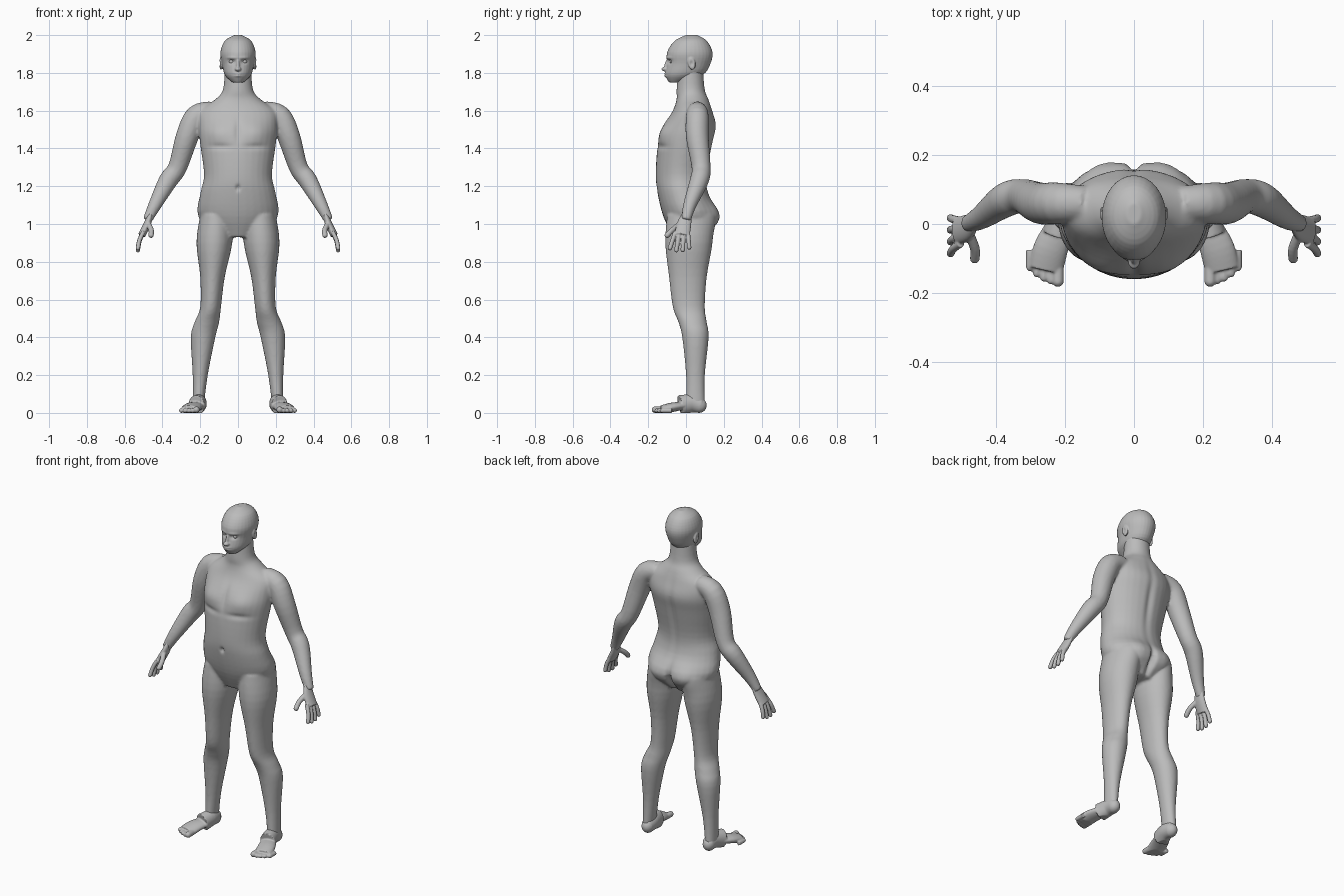
import bpy, bmesh, math
from mathutils import Matrix, Vector

if "Cube" in bpy.data.objects:
    bpy.data.objects.remove(bpy.data.objects["Cube"], do_unlink=True)

GREY = (.5, .5, .5, 1)
skin = bpy.data.materials.new("plain grey")
skin.use_nodes = True
skin.diffuse_color = GREY
shader = next(node for node in skin.node_tree.nodes if node.type == "BSDF_PRINCIPLED")
shader.inputs["Base Color"].default_value = GREY

SIDES = 32
STEPS = 4
ACROSS = Vector((1, 0, 0))
DEPTH = Vector((0, 1, 0))


def spline(rows):
    """Fill in smooth rows between the given ones."""
    rows = [Vector(row) for row in rows]
    smooth = []
    for index in range(len(rows) - 1):
        start, end = rows[index], rows[index + 1]
        before = rows[max(index - 1, 0)]
        after = rows[min(index + 2, len(rows) - 1)]
        leave, arrive = (end - before) / 2, (after - start) / 2
        for step in range(STEPS):
            t = step / STEPS
            blend = t * t * (3 - 2 * t)
            smooth.append(start.lerp(end, blend) + leave * (t * (1 - t) * (1 - t))
                          - arrive * (t * t * (1 - t)))
    return smooth + [rows[-1]]


def ring(bm, centre, u, v):
    angles = [math.tau * index / SIDES for index in range(SIDES)]
    return [bm.verts.new(centre + u * math.cos(angle) + v * math.sin(angle))
            for angle in angles]


def bridge(bm, loops):
    """Join rings of vertices into a closed tube."""
    for lower, upper in zip(loops, loops[1:]):
        for index in range(SIDES):
            previous = index - 1
            bm.faces.new((lower[previous], lower[index], upper[index], upper[previous]))
    bm.faces.new(loops[0])
    bm.faces.new(loops[-1])


def stack(bm, rows, side=1):
    """Level rings given as height, inner x, outer x, front y and back y."""
    loops = []
    for height, inner, outer, front, back in spline(rows):
        centre = Vector((side * (inner + outer) / 2, (front + back) / 2, height))
        loops.append(ring(bm, centre, ACROSS * (outer - inner) / 2, DEPTH * (back - front) / 2))
    bridge(bm, loops)


def centred(rows):
    return [(height, -half, half, front, back) for height, half, front, back in rows]


def tube(bm, rows, side, axis, flatness=1):
    """Rings square to a path; each row is x, y, z and radius along the axis."""
    rows = spline(rows)
    path = [Vector((side * row[0], row[1], row[2])) for row in rows]
    loops = []
    for index, (point, row) in enumerate(zip(path, rows)):
        tangent = path[min(index + 1, len(path) - 1)] - path[max(index - 1, 0)]
        tangent.normalize()
        u = (axis - tangent * axis.dot(tangent)).normalized()
        loops.append(ring(bm, point, u * row[3], tangent.cross(u) * row[3] * flatness))
    bridge(bm, loops)


def blob(bm, centre, size, side=1, tilt=0):
    place = Matrix.Translation((side * centre[0], centre[1], centre[2]))
    turn = Matrix.Rotation(tilt, 4, "X")
    scale = Matrix.Diagonal((*size, 1))
    bmesh.ops.create_icosphere(bm, subdivisions=3, radius=1, matrix=place @ turn @ scale)


def digit(bm, points, radius, side, axis):
    """A finger or toe with a rounded tip."""
    tube(bm, [(*point, radius) for point in points], side, axis)
    blob(bm, points[-1], (radius, radius, radius), side)


def finish(bm, name, voxel, passes):
    """Fuse the overlapping shells into one smooth surface."""
    bmesh.ops.recalc_face_normals(bm, faces=bm.faces)
    shells = bpy.data.meshes.new(name + " shells")
    bm.to_mesh(shells)
    bm.free()
    part = bpy.data.objects.new(name, shells)
    bpy.context.collection.objects.link(part)
    fuse = part.modifiers.new("fuse", "REMESH")
    fuse.mode = "VOXEL"
    fuse.voxel_size = voxel
    relax = part.modifiers.new("relax", "SMOOTH")
    relax.factor = .5
    relax.iterations = passes
    evaluated = part.evaluated_get(bpy.context.evaluated_depsgraph_get())
    mesh = bpy.data.meshes.new_from_object(evaluated)
    part.modifiers.clear()
    part.data = mesh
    bpy.data.meshes.remove(shells)
    mesh.materials.clear()
    mesh.materials.append(skin)
    mesh.shade_smooth()
    return mesh


def press(mesh, centre, size, amount):
    """Raise or sink a soft patch, alike on the left and right."""
    normals = [vertex.normal.copy() for vertex in mesh.vertices]
    for vertex, normal in zip(mesh.vertices, normals):
        place = Vector((abs(vertex.co.x), vertex.co.y, vertex.co.z))
        offset = place - Vector(centre)
        distance = sum((part / reach) ** 2 for part, reach in zip(offset, size))
        if distance < 6:
            vertex.co += normal * amount * math.exp(-distance)


# Torso and neck
body = bmesh.new()
stack(body, centred([
    (.93, .1, -.07, .1), (1.04, .21, -.12, .17), (1.16, .2, -.15, .12),
    (1.26, .18, -.16, .11), (1.42, .2, -.15, .14), (1.52, .21, -.12, .16),
    (1.6, .2, -.07, .14), (1.66, .12, -.05, .12), (1.71, .08, -.05, .1),
    (1.82, .07, -.04, .09)]))
# Legs and arms
for side in (1, -1):
    stack(body, [
        (1.05, .03, .2, -.1, .14), (.9, .03, .22, -.11, .14), (.72, .07, .2, -.09, .11),
        (.56, .09, .2, -.07, .1), (.48, .1, .23, -.04, .11), (.4, .12, .25, -.02, .12),
        (.2, .16, .24, 0, .1), (.04, .18, .24, 0, .1)], side)
    tube(body, [
        (.14, .06, 1.6, .05), (.22, .06, 1.57, .06), (.27, .06, 1.46, .06),
        (.32, .08, 1.3, .05), (.37, .07, 1.23, .05), (.44, .02, 1.1, .035),
        (.48, 0, 1.02, .025)], side, DEPTH)
body_mesh = finish(body, "body", .008, 5)
# Chest, chest crease, breastbone, navel, spine, buttocks and cleft
press(body_mesh, (.1, -.12, 1.48), (.07, .08, .05), .014)
press(body_mesh, (.1, -.15, 1.41), (.07, .06, .015), -.008)
press(body_mesh, (0, -.14, 1.5), (.015, .06, .08), -.008)
press(body_mesh, (0, -.16, 1.19), (.01, .03, .015), -.015)
press(body_mesh, (0, .14, 1.38), (.02, .06, .2), -.01)
press(body_mesh, (.09, .15, 1.03), (.07, .06, .07), .02)
press(body_mesh, (0, .15, 1), (.015, .08, .07), -.03)

# Head, nose and ears
head = bmesh.new()
stack(head, centred([
    (1.75, .03, -.09, -.02), (1.79, .07, -.11, .09), (1.85, .085, -.1, .13),
    (1.91, .093, -.1, .14), (1.97, .07, -.06, .11), (2, .02, 0, .06)]))
blob(head, (0, -.11, 1.82), (.017, .02, .012))
blob(head, (0, -.1, 1.84), (.01, .015, .035), tilt=-.2)
for side in (1, -1):
    blob(head, (.09, .03, 1.85), (.01, .02, .035), side, tilt=.2)
head_mesh = finish(head, "head", .004, 3)
# Eye sockets, brows, lips, mouth line and ear hollows
press(head_mesh, (.035, -.1, 1.86), (.018, .03, .012), -.012)
press(head_mesh, (.035, -.1, 1.88), (.03, .03, .008), .005)
press(head_mesh, (0, -.11, 1.79), (.02, .02, .01), .008)
press(head_mesh, (0, -.11, 1.79), (.025, .02, .004), -.006)
press(head_mesh, (.1, .03, 1.85), (.008, .01, .015), -.008)

# Paired eyes, hands and feet
for side, label in ((1, "left"), (-1, "right")):
    eye = bmesh.new()
    blob(eye, (.035, -.073, 1.86), (.013, .013, .013), side)
    finish(eye, label + "_eye", .003, 1)

    hand = bmesh.new()
    tube(hand, [(.46, .01, 1.06, .025), (.48, -.01, 1, .038), (.51, -.02, .94, .04)],
         side, DEPTH, flatness=.5)
    for finger in range(4):
        knuckle = Vector((.5, .022 * finger - .056, .96))
        tip = Vector((.53, .034 * finger - .085, .86 + .006 * (finger - 1.4) ** 2))
        bend = knuckle.lerp(tip, .5) + ACROSS * .006
        digit(hand, [knuckle, bend, tip], .0115, side, DEPTH)
    digit(hand, [(.48, -.02, 1.01), (.46, -.07, .97), (.46, -.1, .94)], .014, side, DEPTH)
    finish(hand, label + "_hand", .0035, 3)

    foot = bmesh.new()
    blob(foot, (.205, .07, .04), (.035, .04, .04), side)
    tube(foot, [(.205, .08, .04, .035), (.205, .03, .05, .04), (.22, -.03, .04, .045)],
         side, ACROSS, flatness=1.2)
    tube(foot, [(.21, 0, .04, .04), (.24, -.07, .03, .05), (.255, -.13, .015, .05)],
         side, ACROSS, flatness=.5)
    for toe in range(5):
        radius = .012 if toe else .017
        tip = Vector((.22 + .02 * toe, .0025 * toe * toe - .165, radius))
        digit(foot, [tip + DEPTH * .05, tip], radius, side, ACROSS)
    foot_mesh = finish(foot, label + "_foot", .004, 3)
    # Flat sole
    for vertex in foot_mesh.vertices:
        vertex.co.z = max(vertex.co.z, 0)
